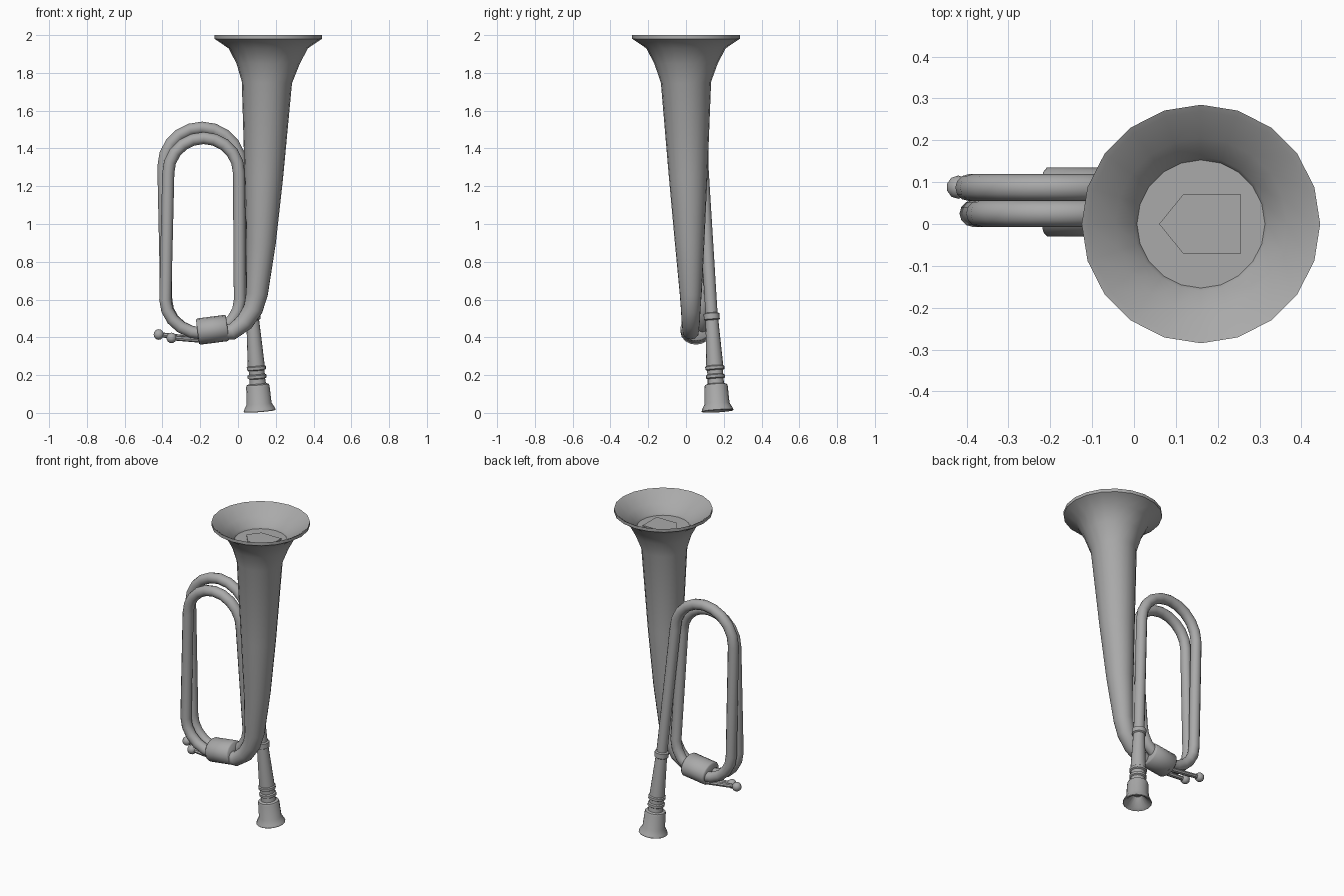
import bpy, bmesh, math
from mathutils import Vector

cube = bpy.data.objects.get("Cube")
if cube:
    bpy.data.objects.remove(cube)

metal = bpy.data.materials.new("grey_metal")
metal.use_nodes = True
metal.diffuse_color = (0.4, 0.4, 0.4, 1)
metal.node_tree.nodes["Principled BSDF"].inputs["Base Color"].default_value = (0.4, 0.4, 0.4, 1)

Z = Vector((0, 0, 1))


def finish(name, bm, angle=40):
    bmesh.ops.recalc_face_normals(bm, faces=bm.faces)
    mesh = bpy.data.meshes.new(name)
    bm.to_mesh(mesh)
    bm.free()
    mesh.materials.append(metal)
    ob = bpy.data.objects.new(name, mesh)
    bpy.context.collection.objects.link(ob)
    bpy.ops.object.select_all(action='DESELECT')
    ob.select_set(True)
    bpy.context.view_layer.objects.active = ob
    bpy.ops.object.shade_smooth_by_angle(angle=math.radians(angle))
    return ob


def loft(name, rings, sides=12, depth=1, angle=40):
    """Skin through rings of (centre, direction, radius); depth scales y."""
    bm = bmesh.new()
    loops = []
    for centre, d, r in rings:
        d = Vector(d).normalized()
        u = Vector((0, 1, 0))
        u = (u - d * u.dot(d)).normalized()
        v = d.cross(u)
        loops.append([bm.verts.new(Vector(centre) + r * (
            u * depth * math.cos(2 * math.pi * i / sides) + v * math.sin(2 * math.pi * i / sides)))
            for i in range(sides)])
    for a, b in zip(loops, loops[1:]):
        for i in range(sides):
            j = (i + 1) % sides
            bm.faces.new((a[i], a[j], b[j], b[i]))
    bm.faces.new(loops[0])
    bm.faces.new(loops[-1])
    return finish(name, bm, angle)


def along(points, radii):
    """Rings whose directions follow a path."""
    pts = [Vector(p) for p in points]
    last = len(pts) - 1
    return [(p, pts[min(i + 1, last)] - pts[max(i - 1, 0)], r)
            for i, (p, r) in enumerate(zip(pts, radii))]


def arc(cx, cz, rx, rz, a0, a1, y, n):
    out = []
    for i in range(n + 1):
        a = math.radians(a0 + (a1 - a0) * i / n)
        out.append(Vector((cx + rx * math.cos(a), y, cz + rz * math.sin(a))))
    return out


# Bell: curved tail, tapering body, flared rim and hollow mouth
front_y, back_y, centre_x = 0.025, 0.087, 0.16
tail = [(-0.13, 0.425, 0.036), (-0.03, 0.43, 0.043), (0.035, 0.48, 0.048), (0.08, 0.55, 0.052),
        (0.1, 0.63, 0.058), (0.122, 0.9, 0.078), (0.137, 1.25, 0.102), (0.153, 1.75, 0.133)]
rings = along([(x, front_y * min(1, (1.75 - z) / 1.1), z) for x, z, r in tail], [t[2] for t in tail])
flare = [(1.85, 0.168), (1.93, 0.21), (1.972, 0.272), (1.98, 0.285), (2.0, 0.285),
         (1.992, 0.27), (1.94, 0.205), (1.9, 0.16), (1.885, 0.153)]
rings += [((centre_x, 0, z), Z, r) for z, r in flare]
loft("bell", rings, 20, angle=50)

# Five-sided plate on the floor of the bell
bm = bmesh.new()
outline = [(-0.1, 0), (-0.043, -0.07), (0.096, -0.07), (0.096, 0.07), (-0.043, 0.07)]
face = bm.faces.new([bm.verts.new((centre_x + x, y, 1.885)) for x, y in outline])
top = bmesh.ops.extrude_face_region(bm, geom=[face])
bmesh.ops.translate(bm, vec=(0, 0, 0.008), verts=[v for v in top["geom"] if isinstance(v, bmesh.types.BMVert)])
finish("bell_floor_plate", bm, 20)

# Coiled pipe: two turns, then straight down to the mouthpiece
pipe_top, pipe_end = Vector((0.015, back_y, 1.305)), Vector((0.115, 0.167, 0.01))


def on_axis(z):
    return pipe_top.lerp(pipe_end, (pipe_top.z - z) / (pipe_top.z - pipe_end.z))


path = [Vector((-0.13, front_y, 0.425))]
path += arc(-0.185, 0.6, 0.2, 0.18, 270, 180, front_y, 5)
path += arc(-0.182, 1.27, 0.187, 0.185, 180, 0, front_y, 10)
path += arc(-0.185, 0.6, 0.195, 0.18, 360, 180, back_y, 10)
path += arc(-0.19, 1.305, 0.205, 0.205, 180, 0, back_y, 10)
path += [on_axis(0.9), on_axis(0.5)]
loft("coiled_pipe", along(path, [0.032] * len(path)), 12)

# Mouthpipe sleeve, rings and cup with a hollow opening
axis = pipe_end - pipe_top
mouth = [(0.53, 0.032), (0.525, 0.042), (0.495, 0.042), (0.49, 0.034), (0.25, 0.045),
         (0.245, 0.051), (0.23, 0.051), (0.225, 0.042), (0.205, 0.042), (0.2, 0.05),
         (0.185, 0.05), (0.18, 0.042), (0.155, 0.044), (0.15, 0.058), (0.14, 0.062),
         (0.05, 0.066), (0.025, 0.08), (0.012, 0.085), (0.009, 0.082), (0.02, 0.062), (0.07, 0.025)]
loft("mouthpiece", [(on_axis(z), axis, r) for z, r in mouth], 16)

# Oval band clasping the tubes
mid, d = Vector((-0.135, 0.053, 0.44)), Vector((1, 0, 0.13)).normalized()
band = [(-0.08, 0.064), (-0.073, 0.07), (0.073, 0.07), (0.08, 0.064)]
loft("band", [(mid + d * t, d, r) for t, r in band], 16, depth=1.18, angle=50)

# Two pegs with ball ends
for side, x, y, z in (("back", -0.42, 0.088, 0.415), ("front", -0.352, 0.04, 0.397)):
    start, ball = Vector((-0.18, y, 0.385)), Vector((x, y, z))
    loft(side + "_peg", along([start, ball], [0.015, 0.013]), 8)
    bm = bmesh.new()
    bmesh.ops.create_uvsphere(bm, u_segments=10, v_segments=8, radius=0.028)
    bmesh.ops.translate(bm, vec=ball, verts=bm.verts)
    finish(side + "_peg_ball", bm, 60)
